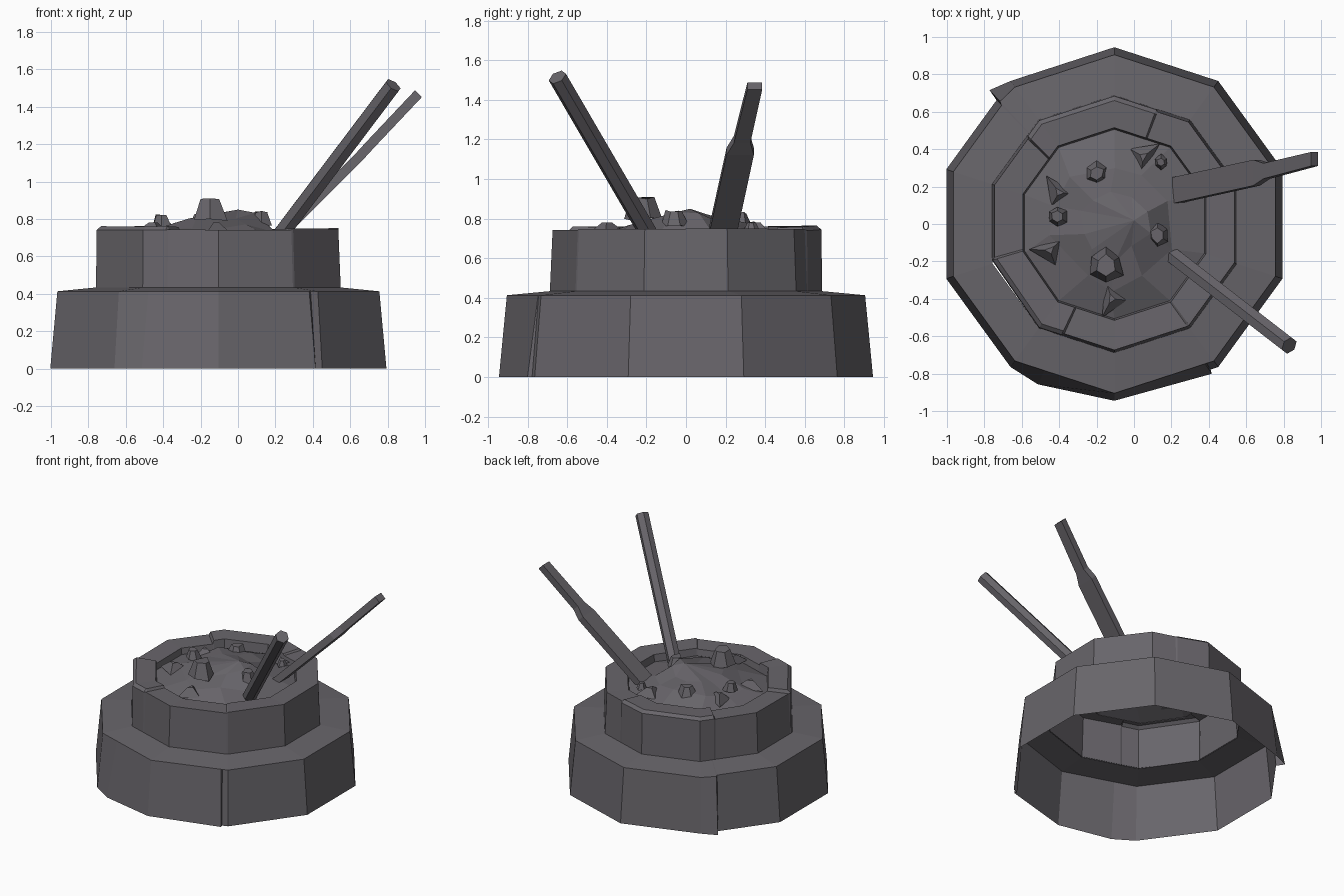
import bpy, bmesh, math, random
from mathutils import Vector

if "Cube" in bpy.data.objects:
    bpy.data.objects.remove(bpy.data.objects["Cube"])

random.seed(4)
CX = -0.105  # centre of the round parts

stone_mat = bpy.data.materials.new("dark grey stone")
stone_mat.diffuse_color = (0.138, 0.13, 0.145, 1)
stone_mat.use_nodes = True
stone_mat.node_tree.nodes["Principled BSDF"].inputs["Base Color"].default_value = stone_mat.diffuse_color


def make(name, bm):
    me = bpy.data.meshes.new(name)
    bm.to_mesh(me)
    bm.free()
    me.materials.append(stone_mat)
    ob = bpy.data.objects.new(name, me)
    bpy.context.collection.objects.link(ob)
    return ob


def point(angle, r, z, decagon=True):
    """Point on a decagon whose corner faces +y."""
    if decagon:
        d = (angle - 90) % 36 - 18
        r *= math.cos(math.radians(18)) / math.cos(math.radians(d))
    a = math.radians(angle)
    return Vector((CX + r * math.cos(a), r * math.sin(a), z))


def loft(bm, columns):
    """Skin closed columns of points, listed counter-clockwise, bottom first."""
    cols = [[bm.verts.new(p) for p in c] for c in columns]
    for i, a in enumerate(cols):
        b = cols[(i + 1) % len(cols)]
        for j in range(len(a) - 1):
            bm.faces.new((a[j], b[j], b[j + 1], a[j + 1]))
    return cols


# lower tier: tapered wall and sloping ledge, with small jutting cracks
bumps = {133: (0.065, 0.02), 133.6: (0, 0), 244.5: (0.045, 0.0), 303: (0.025, 0), 303.5: (0, 0)}
angles = sorted([18 + 36 * k for k in range(10)] + list(bumps))
cols = []
for a in angles:
    lo, hi = bumps.get(a, (0, 0))
    cols.append([point(a, 0.945 + lo, 0), point(a, 0.905 + hi, 0.413), point(a, 0.685, 0.434)])
bm = bmesh.new()
loft(bm, cols)
make("lower_tier", bm)

# upper tier: broken rim, segments of different height divided by cracks
segments = [(-54, 69.5, 0.752), (69.5, 135, 0.76), (135, 196, 0.74),
            (196, 245, 0.765), (245, 306, 0.738)]
cols = []
for a0, a1, top in segments:
    inner = [18 + 36 * k for k in range(-3, 10) if a0 + 2 < 18 + 36 * k < a1 - 2]
    for a in [a0 + 0.5] + inner + [a1 - 0.5]:
        h = top + random.uniform(-0.006, 0.006)
        s = 0.01 if top > 0.755 else 0
        cols.append([point(a, 0.688, 0.43), point(a, 0.674 + s, h - 0.02 * (s > 0)),
                     point(a, 0.66, h), point(a, 0.515, h - 0.004), point(a, 0.505, 0.685)])
bm = bmesh.new()
loft(bm, cols)
make("upper_tier_rim", bm)

# rough mound inside the rim
bm = bmesh.new()
cols = []
for k in range(10):
    a = 18 + 36 * k
    j = lambda s: random.uniform(-s, s)
    cols.append([point(a, 0.508, 0.69), point(a + j(9), 0.34 + j(0.05), 0.755 + j(0.03), False),
                 point(a + j(9), 0.17 + j(0.04), 0.81 + j(0.025), False)])
cols = loft(bm, cols)
peak = bm.verts.new((0.0, 0.02, 0.85))
for k in range(10):
    bm.faces.new((cols[k][2], cols[(k + 1) % 10][2], peak))
make("mound", bm)

# loose stones on the mound
stones = [(-0.15, -0.22, 0.85, 0.1), (-0.2, 0.27, 0.79, 0.075), (0.145, 0.33, 0.76, 0.042),
          (-0.41, 0.04, 0.79, 0.06), (0.125, -0.06, 0.80, 0.075)]
for i, (x, y, z, r) in enumerate(stones):
    bm = bmesh.new()
    bmesh.ops.create_cone(bm, cap_ends=True, segments=6, radius1=r, radius2=r * 0.55, depth=r * 1.1)
    for v in bm.verts:
        v.co = v.co * random.uniform(0.8, 1.1) + Vector((x, y, z))
    make(f"stone_{i + 1}", bm)

# flat pointed shards lying on the mound
for i, (x, y, z, ang) in enumerate([(-0.45, -0.14, 0.75, 200), (-0.12, -0.40, 0.75, 265),
                                    (-0.4, 0.17, 0.755, 150), (0.05, 0.36, 0.75, 60)]):
    bm = bmesh.new()
    bmesh.ops.create_cone(bm, cap_ends=True, segments=3, radius1=0.12, radius2=0.03, depth=0.06)
    t = math.radians(ang)
    for v in bm.verts:
        c = v.co
        v.co = Vector((x + c.x * math.cos(t) - c.y * math.sin(t) * 0.7,
                       y + c.x * math.sin(t) + c.y * math.cos(t) * 0.7, z + c.z))
    make(f"shard_{i + 1}", bm)

# six-sided rod standing in the mound
a, b = Vector((0.215, -0.175, 0.70)), Vector((0.83, -0.65, 1.515))
bm = bmesh.new()
bmesh.ops.create_cone(bm, cap_ends=True, segments=6, radius1=0.048, radius2=0.048, depth=(b - a).length)
rot = (b - a).to_track_quat('Z', 'Y')
for v in bm.verts:
    v.co = rot @ v.co + (a + b) / 2
make("rod", bm)

# flat stick, narrowing to a handle
thick = Vector((-0.7, 0, 0.7)) * 0.026
rows = [(0.225, 0.71, 0.11, 0.25), (0.655, 1.14, 0.205, 0.343),
        (0.71, 1.20, 0.242, 0.325), (0.965, 1.47, 0.31, 0.385)]
bm = bmesh.new()
rings = []
for x, z, y0, y1 in rows:
    p, q = Vector((x, y0, z)), Vector((x, y1, z))
    rings.append([bm.verts.new(c) for c in (p + thick, q + thick, q - thick, p - thick)])
for r0, r1 in zip(rings, rings[1:]):
    for k in range(4):
        bm.faces.new((r0[k], r0[(k + 1) % 4], r1[(k + 1) % 4], r1[k]))
bm.faces.new(rings[0])
bm.faces.new(rings[-1])
bmesh.ops.recalc_face_normals(bm, faces=bm.faces)
make("flat_stick", bm)
